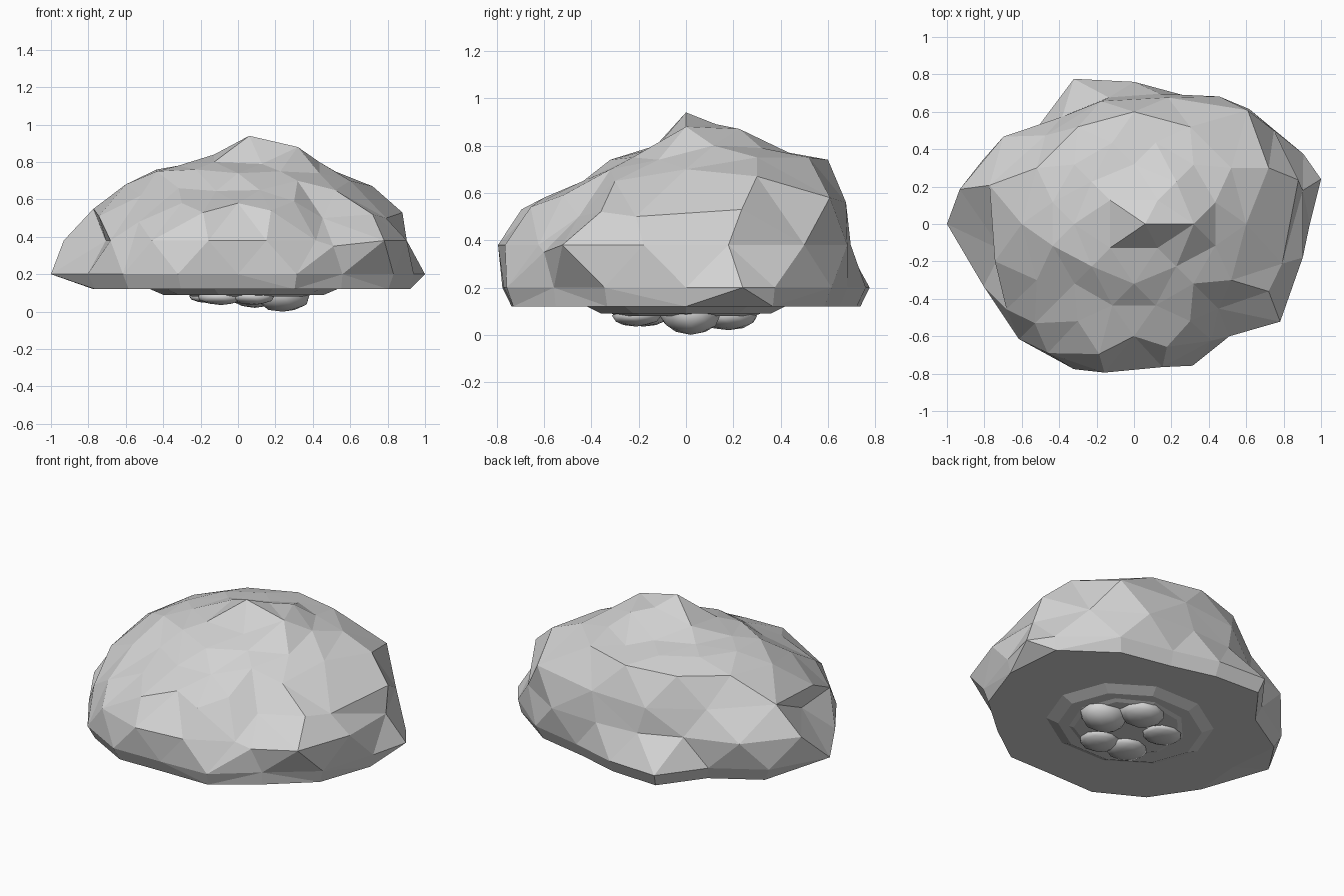
import bpy, bmesh, math, random
from mathutils import Vector, Matrix

if "Cube" in bpy.data.objects:
    bpy.data.objects.remove(bpy.data.objects["Cube"])

random.seed(4)
grey = bpy.data.materials.new("stone_grey")
grey.diffuse_color = (0.65, 0.65, 0.65, 1)
grey.use_nodes = True
grey.node_tree.nodes["Principled BSDF"].inputs["Base Color"].default_value = grey.diffuse_color


def finish(name, bm, smooth=False):
    bmesh.ops.recalc_face_normals(bm, faces=bm.faces)
    for f in bm.faces:
        f.smooth = smooth
    mesh = bpy.data.meshes.new(name)
    bm.to_mesh(mesh)
    bm.free()
    mesh.materials.append(grey)
    obj = bpy.data.objects.new(name, mesh)
    bpy.context.collection.objects.link(obj)
    return obj


def ring(radii, heights, turn=0.0):
    """Points around z; either radii or heights may be a single number."""
    n = len(radii) if isinstance(radii, list) else len(heights)
    radii = radii if isinstance(radii, list) else [radii] * n
    heights = heights if isinstance(heights, list) else [heights] * n
    return [Vector((r * math.cos(math.tau * (i + turn) / n),
                    r * math.sin(math.tau * (i + turn) / n), z))
            for i, (r, z) in enumerate(zip(radii, heights))]


# Main boulder: uneven contours, skinned by wrapping them around a sphere
skirt = [.94, .98, .87, .74, .76, .84, .73, .88, 1.0, .87, .87, .84, .77, .82, .79, .90]
foot = [r * .95 for r in skirt]
foot[0], foot[1], foot[8] = .92, .96, .74
foot[13], foot[14], foot[15] = .79, .78, .87
waist = [.92, .9, .82, .71, .69, .69, .84, .95, .72, .82, .83, .81, .78, .75, .94, .92]
shoulder = [.91, .86, .70, .68, .67, .80, .77, .75, .72, .68, .64, .82]
shoulder_z = [.53, .58, .56, .54, .54, .55, .51, .48, .53, .54, .50, .50]
ledge_z = [.70, .75, .75, .74, .72, .70, .68, .62, .58, .58, .59, .65]
terrace_z = [.80, .79, .77, .77, .77, .76, .75, .66, .645, .65, .70, .74]
crown_z = [.88, .87, .79, .79, .78, .76, .74, .75]
points = (ring(foot, .12) + ring(skirt, .2) + ring(waist, .38, .5)
          + ring(shoulder, shoulder_z, .5) + ring(.6, ledge_z)
          + ring(.45, terrace_z, .5) + ring(.32, crown_z)
          + ring(.18, [.89, .84, .80, .79], .5))
points += [Vector(p) for p in ((.06, 0, .94), (1, .24, .2), (.72, .3, .67),
                               (.51, -.6, .35), (.72, -.36, .52))]

core = Vector((0, 0, .25))
bm = bmesh.new()
pairs = [(bm.verts.new((p - core).normalized()), p) for p in points]
bmesh.ops.convex_hull(bm, input=bm.verts[:])
for v, p in pairs:
    v.co = p
finish("boulder", bm)


# Stepped pads under the boulder
def pad(name, centre, rx, ry, top, bottom, taper, sides):
    bm = bmesh.new()
    for z, k in ((top, 1), (bottom, taper)):
        for i in range(sides):
            a = math.tau * i / sides
            bm.verts.new((centre[0] + rx * k * math.cos(a),
                          centre[1] + ry * k * math.sin(a), z))
    bmesh.ops.convex_hull(bm, input=bm.verts[:])
    finish(name, bm)


pad("outer_pad", (.03, 0), .5, .44, .12, .09, .86, 10)
pad("inner_pad", (.05, 0), .34, .32, .09, .08, .92, 9)

# Small chipped stones beneath: centre, radius, depth below centre
stones = [((.24, .02, .085), .15, .085), ((.09, .18, .08), .14, .06),
          ((-.09, -.18, .08), .13, .045), ((.08, -.21, .08), .12, .045),
          ((-.15, .07, .08), .12, .035)]
for i, (centre, radius, depth) in enumerate(stones):
    bm = bmesh.new()
    bmesh.ops.create_icosphere(bm, subdivisions=2, radius=1)
    for v in bm.verts:
        v.co *= random.uniform(.92, 1)
    low = min(v.co.z for v in bm.verts)
    bm.transform(Matrix.Translation(centre)
                 @ Matrix.Diagonal((radius, radius * .9, depth / -low, 1)))
    finish(f"under_stone_{i + 1}", bm, smooth=True)
